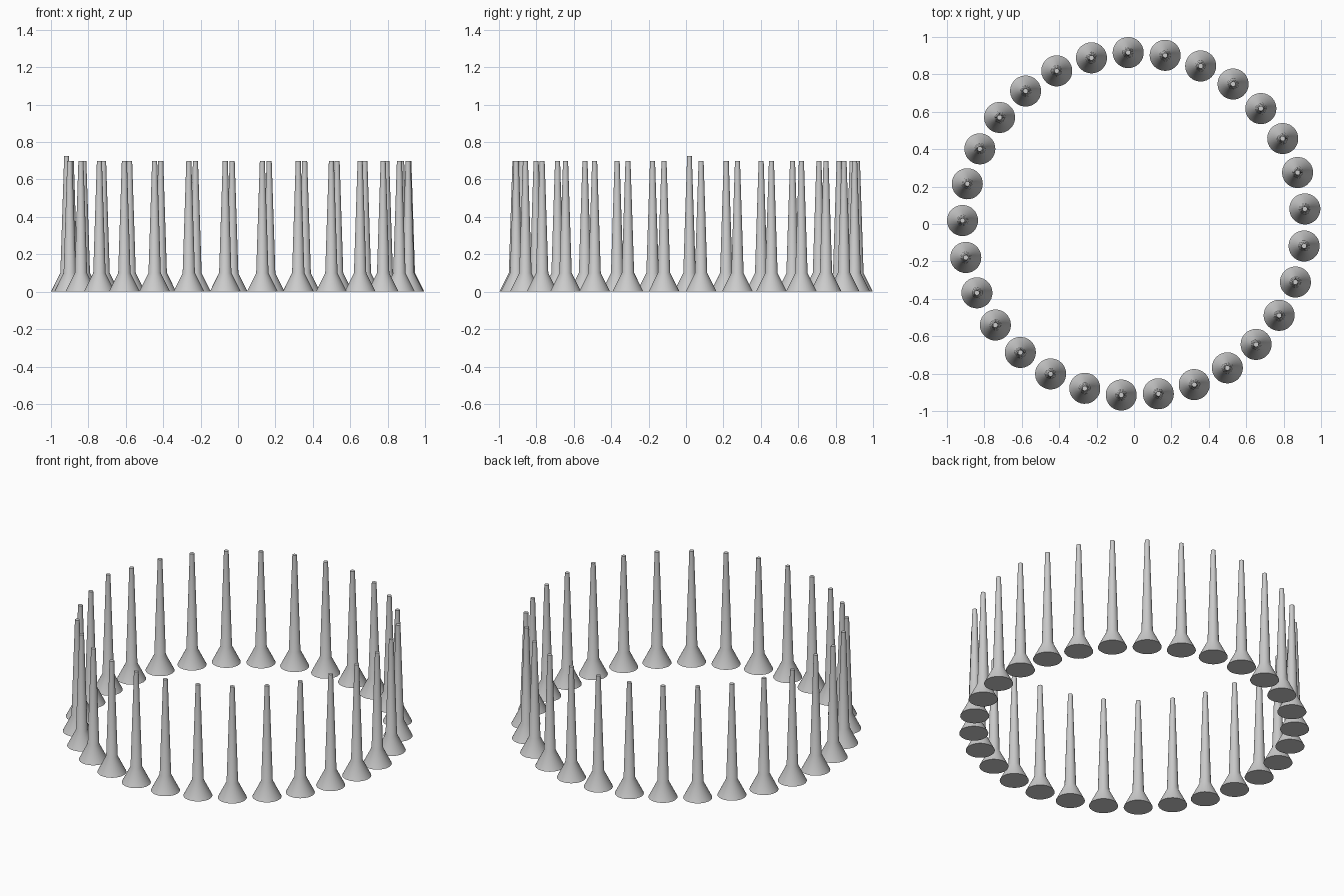
import bpy, bmesh, math

if "Cube" in bpy.data.objects:
    bpy.data.objects.remove(bpy.data.objects["Cube"])

COUNT, RING, START = 29, 0.917, math.radians(5.05)
SIDES = 32

grey = bpy.data.materials.new("light_grey")
grey.diffuse_color = (0.6, 0.6, 0.6, 1)
grey.use_nodes = True
grey.node_tree.nodes["Principled BSDF"].inputs["Base Color"].default_value = grey.diffuse_color


def lathe(name, profile):
    """Closed turned solid from (radius, height) pairs."""
    bm = bmesh.new()
    rings = [[bm.verts.new((r * math.cos(2 * math.pi * i / SIDES),
                            r * math.sin(2 * math.pi * i / SIDES), z))
              for i in range(SIDES)] for r, z in profile]
    for a, b in zip(rings, rings[1:]):
        for i in range(SIDES):
            j = (i + 1) % SIDES
            bm.faces.new((a[i], a[j], b[j], b[i])).smooth = True
    bm.faces.new(rings[0][::-1])
    bm.faces.new(rings[-1])
    # keep the foot, collar and tip edges crisp
    for e in bm.edges:
        if e.calc_face_angle(0) > math.radians(25):
            e.smooth = False
    mesh = bpy.data.meshes.new(name)
    bm.to_mesh(mesh)
    bm.free()
    mesh.materials.append(grey)
    return mesh


# Flared foot with a slim tapering shaft; one post is slightly taller
post = lathe("post", [(0.083, 0), (0.033, 0.10), (0.0135, 0.70)])
tall_post = lathe("tall_post", [(0.083, 0), (0.033, 0.10), (0.0135, 0.70), (0.0127, 0.725)])

# Ring of posts
for k in range(COUNT):
    a = START + 2 * math.pi * k / COUNT
    mesh = tall_post if k == 14 else post
    ob = bpy.data.objects.new(mesh.name, mesh)
    ob.location = (RING * math.cos(a), RING * math.sin(a), 0)
    ob.rotation_euler.z = a
    bpy.context.collection.objects.link(ob)
